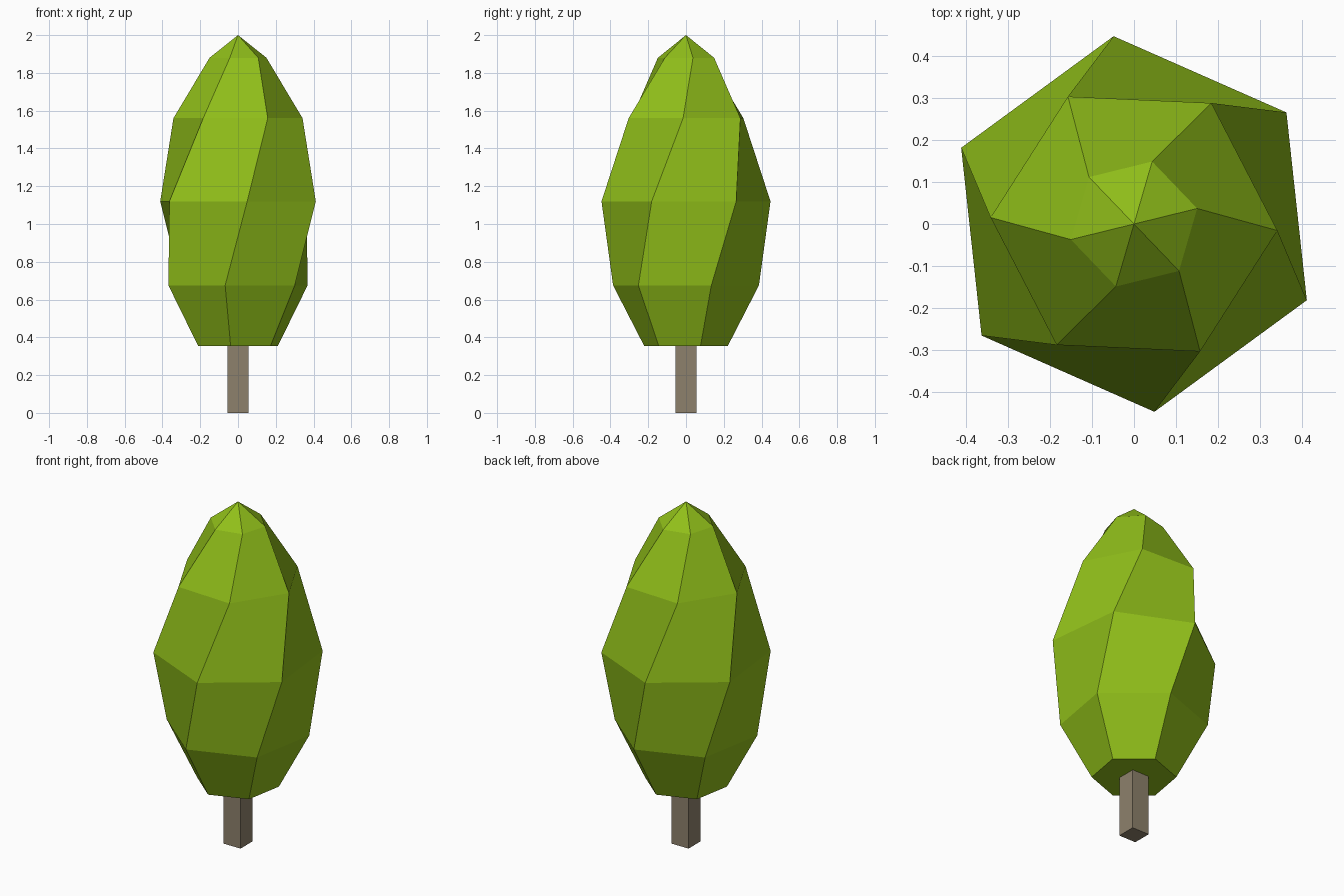
import bpy, bmesh
from math import radians, sin, cos

if "Cube" in bpy.data.objects:
    bpy.data.objects.remove(bpy.data.objects["Cube"])


def finish(bm, name, color):
    bmesh.ops.recalc_face_normals(bm, faces=bm.faces)
    mesh = bpy.data.meshes.new(name)
    bm.to_mesh(mesh)
    bm.free()
    mat = bpy.data.materials.new(name + "_color")
    mat.diffuse_color = color
    mat.use_nodes = True
    mat.node_tree.nodes["Principled BSDF"].inputs["Base Color"].default_value = mat.diffuse_color
    mesh.materials.append(mat)
    obj = bpy.data.objects.new(name, mesh)
    bpy.context.collection.objects.link(obj)
    return obj


# Square trunk, reaching just into the foliage
bm = bmesh.new()
bmesh.ops.create_cube(bm, size=1)
bmesh.ops.scale(bm, vec=(0.11, 0.11, 0.36), verts=bm.verts)
bmesh.ops.translate(bm, vec=(0, 0, 0.18), verts=bm.verts)
finish(bm, "trunk", (0.27, 0.22, 0.15, 1))

# Foliage: twisted hexagonal rings as (height, radius, twist in degrees)
SIDES = 6
PROFILE = [(0.355, 0.225, 20), (0.675, 0.392, 20), (1.12, 0.45, 36.2),
           (1.56, 0.342, 57.4), (1.88, 0.155, 73.8)]
bm = bmesh.new()
rings = []
for z, r, twist in PROFILE:
    angles = [radians(twist + 360 * i / SIDES) for i in range(SIDES)]
    rings.append([bm.verts.new((r * cos(a), r * sin(a), z)) for a in angles])

# Side panels between neighbouring rings
for low, high in zip(rings, rings[1:]):
    for i in range(SIDES):
        j = (i + 1) % SIDES
        bm.faces.new((low[i], low[j], high[j], high[i]))

# Flat underside and pointed tip
bm.faces.new(rings[0][::-1])
tip = bm.verts.new((0, 0, 2))
for i in range(SIDES):
    bm.faces.new((rings[-1][i], rings[-1][(i + 1) % SIDES], tip))
finish(bm, "foliage", (0.28, 0.52, 0.01, 1))
